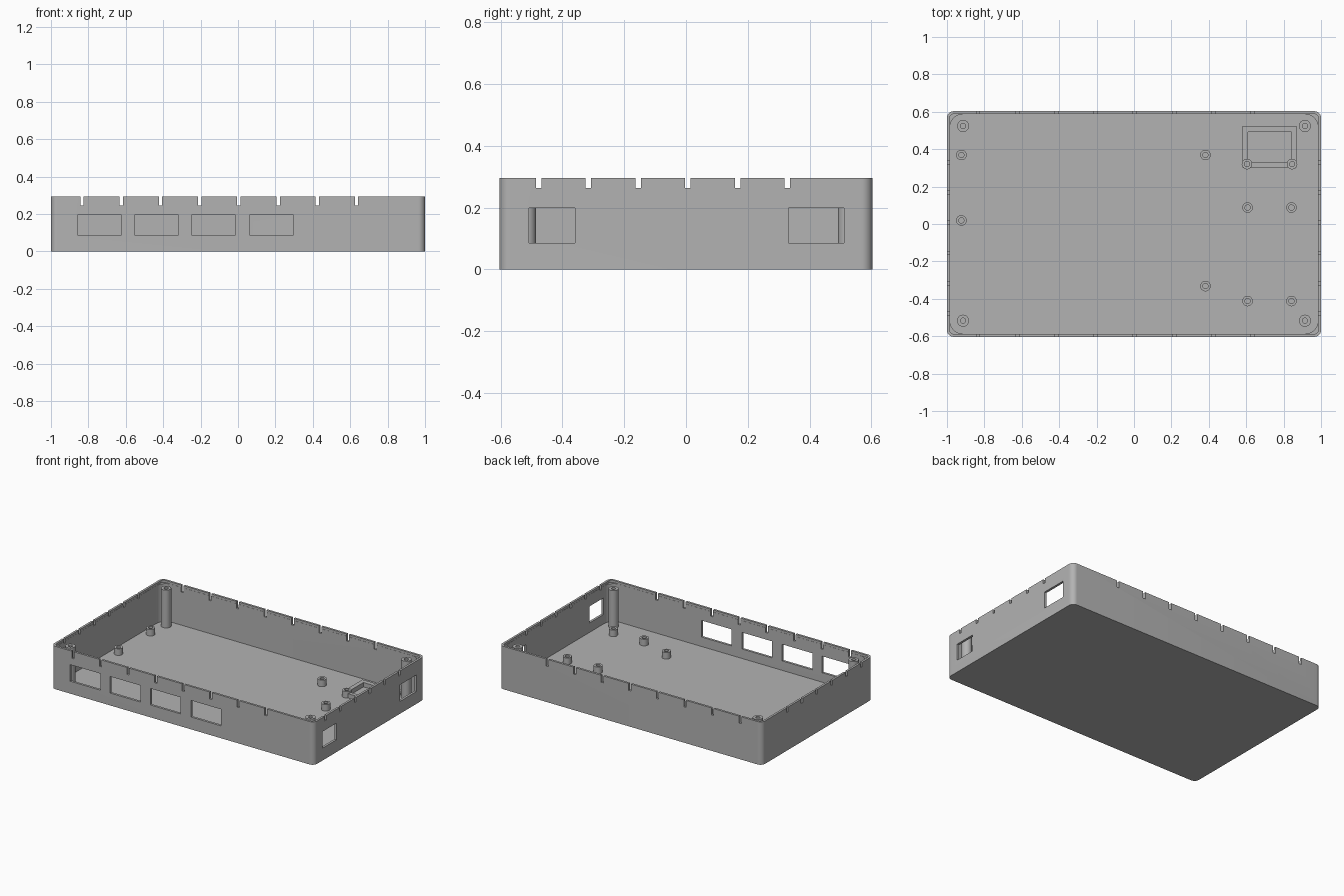
import bpy, bmesh, math

cube = bpy.data.objects.get("Cube")
if cube:
    bpy.data.objects.remove(cube, do_unlink=True)

grey = bpy.data.materials.new("plain grey")
grey.use_nodes = True
colour = (0.45, 0.45, 0.45, 1)
grey.diffuse_color = colour
grey.node_tree.nodes["Principled BSDF"].inputs["Base Color"].default_value = colour

W, D, H = 1.0, 0.603, 0.295      # half width, half depth, height
FLOOR, WALL = 0.02, 0.016
LEDGE = 0.28                     # where the lid rests


def make(name, bm):
    bmesh.ops.recalc_face_normals(bm, faces=bm.faces)
    mesh = bpy.data.meshes.new(name)
    bm.to_mesh(mesh)
    bm.free()
    ob = bpy.data.objects.new(name, mesh)
    bpy.context.scene.collection.objects.link(ob)
    mesh.materials.append(grey)
    return ob


def rounded_slab(name, hx, hy, r, z0, z1, steps=10):
    """Upright prism on a rounded rectangle."""
    bm = bmesh.new()
    ring = []
    for i, (sx, sy) in enumerate([(1, 1), (-1, 1), (-1, -1), (1, -1)]):
        for k in range(steps + 1):
            a = math.pi / 2 * (i + k / steps)
            ring.append(bm.verts.new((sx * (hx - r) + r * math.cos(a),
                                      sy * (hy - r) + r * math.sin(a), z0)))
    base = bm.faces.new(ring)
    top = bmesh.ops.extrude_face_region(bm, geom=[base])["geom"]
    verts = [v for v in top if isinstance(v, bmesh.types.BMVert)]
    bmesh.ops.translate(bm, verts=verts, vec=(0, 0, z1 - z0))
    return make(name, bm)


def add_box(bm, x0, x1, y0, y1, z0, z1):
    verts = bmesh.ops.create_cube(bm, size=1)["verts"]
    bmesh.ops.scale(bm, verts=verts, vec=(x1 - x0, y1 - y0, z1 - z0))
    bmesh.ops.translate(bm, verts=verts,
                        vec=((x0 + x1) / 2, (y0 + y1) / 2, (z0 + z1) / 2))


def cut(ob, cutter):
    cutter.hide_render = True
    mod = ob.modifiers.new("cut", "BOOLEAN")
    mod.operation, mod.solver, mod.object = "DIFFERENCE", "EXACT", cutter
    with bpy.context.temp_override(object=ob, active_object=ob):
        bpy.ops.object.modifier_apply(modifier=mod.name)
    bpy.data.objects.remove(cutter, do_unlink=True)


def smooth(ob):
    bpy.ops.object.select_all(action="DESELECT")
    ob.select_set(True)
    bpy.context.view_layer.objects.active = ob
    bpy.ops.object.shade_smooth_by_angle(angle=math.radians(30))


# Tray: outer shell, hollow, and lid recess that leaves corner ledges
tray = rounded_slab("tray", W, D, 0.035, 0, H)
cut(tray, rounded_slab("hollow", W - WALL, D - WALL, 0.07, FLOOR, H + 0.1))
cut(tray, rounded_slab("recess", W - WALL + 0.001, D - WALL + 0.001, 0.022, LEDGE, H + 0.1))

# Port windows in the front and right walls
bm = bmesh.new()
for x0 in (-0.855, -0.551, -0.245, 0.064):
    add_box(bm, x0, x0 + 0.23, -D - 0.03, -D + 0.03, 0.085, 0.199)
for y0, y1 in ((-0.508, -0.359), (0.332, 0.511)):
    add_box(bm, W - 0.03, W + 0.03, y0, y1, 0.085, 0.199)
cut(tray, make("window_cutter", bm))

# Notches along the rim of all four walls
bm = bmesh.new()
n = 0.009
for s in (-1, 1):
    for i in range(8):
        x = -0.834 + 0.2097 * i
        add_box(bm, x - n, x + n, s * D - 0.025, s * D + 0.025, 0.247, H + 0.05)
    for i in range(6):
        y = -0.477 + 0.161 * i
        add_box(bm, s * W - 0.025, s * W + 0.025, y - n, y + n, 0.264, H + 0.05)
cut(tray, make("notch_cutter", bm))
smooth(tray)


def post(name, x, y, r, hole, top, sides=32):
    """Hollow screw post turned from a short profile."""
    bm = bmesh.new()
    profile = [(r, FLOOR - 0.005), (r, top), (hole, top), (hole, FLOOR + 0.001)]
    verts = [bm.verts.new((x + q, y, z)) for q, z in profile]
    edges = [bm.edges.new(p) for p in zip(verts, verts[1:])]
    bmesh.ops.spin(bm, geom=verts + edges, cent=(x, y, 0), axis=(0, 0, 1),
                   angle=math.tau, steps=sides)
    bmesh.ops.remove_doubles(bm, verts=bm.verts, dist=1e-5)
    smooth(make(name, bm))


# Tall lid posts in the corners
for x in (-0.914, 0.914):
    for y in (-0.517, 0.524):
        post("corner_post", x, y, 0.032, 0.014, LEDGE)

# Short board standoffs on the floor
for x, y in [(-0.923, 0.369), (-0.923, 0.019), (0.382, 0.369), (0.382, -0.332),
             (0.607, 0.088), (0.842, 0.088), (0.607, -0.412), (0.842, -0.412),
             (0.604, 0.32), (0.845, 0.32)]:
    post("standoff", x, y, 0.028, 0.014, 0.065)

# Low rectangular frame, cleared where two standoffs stand in it
bm = bmesh.new()
add_box(bm, 0.58, 0.869, 0.302, 0.524, FLOOR - 0.005, 0.05)
frame = make("floor_frame", bm)
bm = bmesh.new()
add_box(bm, 0.61, 0.842, 0.328, 0.492, -0.1, 0.2)
cut(frame, make("frame_cutter", bm))
bm = bmesh.new()
for x in (0.604, 0.845):
    verts = bmesh.ops.create_cone(bm, cap_ends=True, segments=32, radius1=0.027,
                                  radius2=0.027, depth=0.4)["verts"]
    bmesh.ops.translate(bm, verts=verts, vec=(x, 0.32, 0))
cut(frame, make("post_cutter", bm))
